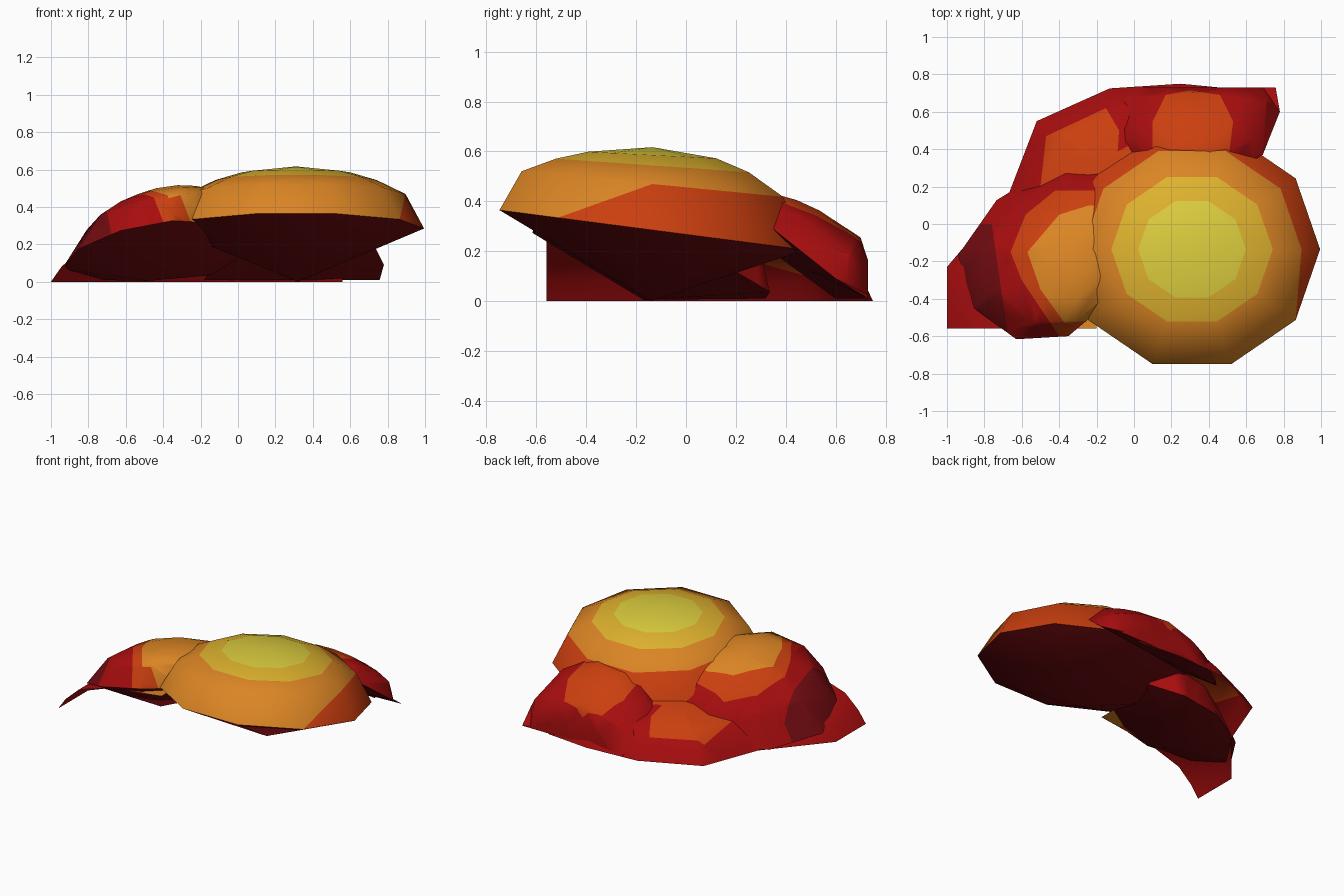
import bpy, bmesh, math
from mathutils import Vector

if "Cube" in bpy.data.objects:
    bpy.data.objects.remove(bpy.data.objects["Cube"])

SRGB = {
    "yellow": (220, 205, 62), "gold": (222, 178, 46), "amber": (219, 133, 36),
    "orange": (203, 63, 15), "red": (168, 13, 14), "dark_red": (114, 11, 16),
}
NAMES = list(SRGB)


def lin(c):
    c /= 255
    return c / 12.92 if c < 0.04045 else ((c + 0.055) / 1.055) ** 2.4


MATS = []
for n in NAMES:
    m = bpy.data.materials.new(n)
    m.diffuse_color = (*[lin(c) for c in SRGB[n]], 1)
    m.use_nodes = True
    m.node_tree.nodes["Principled BSDF"].inputs["Base Color"].default_value = m.diffuse_color
    MATS.append(m)


def finish(name, bm):
    me = bpy.data.meshes.new(name)
    bm.to_mesh(me)
    bm.free()
    for m in MATS:
        me.materials.append(m)
    ob = bpy.data.objects.new(name, me)
    bpy.context.collection.objects.link(ob)
    bpy.ops.object.select_all(action='DESELECT')
    ob.select_set(True)
    bpy.context.view_layer.objects.active = ob
    bpy.ops.object.shade_smooth_by_angle(angle=math.radians(50))


def edges_of(poly):
    """Each edge of a counter-clockwise plan outline as (point, outward direction)."""
    for a, b in zip(poly, poly[1:] + poly[:1]):
        yield Vector((*a, 0)), Vector((b[1] - a[1], a[0] - b[0], 0)).normalized()


def inside(p, poly):
    return all((Vector((p.x, p.y, 0)) - a).dot(n) < 1e-5 for a, n in edges_of(poly))


def cut_patch(bm, poly, faces):
    """Slice the faces along a plan outline so colour patches get clean edges."""
    for a, n in edges_of(poly):
        fs = [f for f in bm.faces if faces(f)]
        geom = set(fs) | {e for f in fs for e in f.edges} | {v for f in fs for v in f.verts}
        bmesh.ops.bisect_plane(bm, geom=list(geom), dist=1e-5, plane_co=a, plane_no=n)


PROFILE = [(1, 0), (0.855, 0.555), (0.63, 0.78), (0.42, 0.905)]


def leaf_cap(name, centre, normal, up, rx, ry, tip, colour, level=0.0, patches=(), back=9,
             shear=lambda d: d):
    """Ten-sided dome on a tilted rim, rising along up, closed by a cone below."""
    n = Vector(normal).normalized()
    v = n.cross(Vector((1, 0, 0))).normalized()
    u = v.cross(n)
    c, up = Vector(centre), Vector(up)
    bm = bmesh.new()
    rings = []
    for r, z in PROFILE:
        ring = []
        for i in range(10):
            a = math.tau * i / 10
            d = u * (rx * r * math.cos(a)) + v * (ry * r * math.sin(a))
            d.z *= 1 - level * z ** 1.8          # upper rings lie flatter
            p = c + shear(d) + up * z
            ring.append(bm.verts.new((p.x, min(p.y, back), max(p.z, 0.01))))
        rings.append(ring)
    top, low = bm.verts.new(c + up), bm.verts.new(tip)
    rid = bm.faces.layers.int.new("ring")
    for i in range(10):
        j = (i + 1) % 10
        for k in range(3):
            a, b = rings[k], rings[k + 1]
            bm.faces.new((a[i], a[j], b[j], b[i]))[rid] = k
        bm.faces.new((rings[3][i], rings[3][j], top))[rid] = 3
        bm.faces.new((rings[0][j], rings[0][i], low))[rid] = 4
    bmesh.ops.triangulate(bm, faces=[f for f in bm.faces if f[rid] == 0])
    for poly in patches:
        cut_patch(bm, poly, lambda f: f[rid] < 4)
    for f in bm.faces:
        k = f[rid]
        col = "dark_red" if k == 4 else colour(f.calc_center_median(), k)
        f.material_index = NAMES.index(col)
    bmesh.ops.dissolve_degenerate(bm, dist=1e-4, edges=bm.edges[:])
    finish(name, bm)


# Large front cap: bands of colour, rim paler at the front
def large_colour(p, k):
    if k:
        return ("", "amber", "gold", "yellow")[k]
    return "amber" if p.y < -0.33 else "orange"


leaf_cap("large_leaf_cap", (0.31, -0.135, 0.285), (0, 0.13, 1), (0, 0, 0.332), 0.685, 0.65,
         (0.32, -0.14, 0), large_colour, level=0.72)

# Left cap: colour darkens away from the large cap, back half leaning right
AMBER = [(-0.37, -0.53), (-0.1, -0.5), (-0.1, 0.1), (-0.24, 0.1), (-0.4, 0.05),
         (-0.57, -0.15), (-0.5, -0.35)]
ORANGE = [(-0.38, -0.63), (0, -0.63), (0, 0.18), (-0.42, 0.18), (-0.58, 0.05),
          (-0.66, -0.15), (-0.6, -0.3)]
DARK = [(-1.1, -0.7), (-0.66, -0.7), (-0.76, 0), (-1.1, 0)]


def left_colour(p, k):
    for poly, col in ((AMBER, "amber"), (ORANGE, "orange"), (DARK, "dark_red")):
        if inside(p, poly):
            return col
    return "red"


leaf_cap("left_leaf_cap", (-0.49, -0.14, 0.155), (-0.21, 0.31, 1), (0.12, 0.03, 0.34),
         0.46, 0.515, (-0.48, -0.17, 0.005), left_colour, level=0.3,
         patches=(AMBER, ORANGE, DARK),
         shear=lambda d: d + Vector((0.45 * max(0, d.y), 0, 0)))

# Back cap: steeply tilted, flattened at the ground, left end sinking into the skirt
BACK = [(0.1, 0.3), (0.5, 0.3), (0.53, 0.55), (0.46, 0.69), (0.3, 0.715), (0.17, 0.69),
        (0.1, 0.55)]
leaf_cap("back_leaf_cap", (0.3, 0.6, 0.09), (0, 0.62, 0.78), (0, 0.1, 0.165), 0.48, 0.5,
         (0.3, 0.5, 0.12), lambda p, k: "orange" if inside(p, BACK) else "red",
         patches=(BACK,), back=0.73,
         shear=lambda d: d + Vector((0.3 * max(0, d.y), 0, 0.28 * min(0, d.x + 0.05))))

# Open outer skirt: ground outline rising inward under the caps
outline = [(-1, -0.56), (-1, -0.23), (-0.67, 0.16), (-0.52, 0.55),
           (-0.13, 0.725), (0.25, 0.75), (0.56, 0.72)]
inner = [(-0.2, -0.56), (-0.2, -0.2), (0, 0), (0.1, 0.1), (0.15, 0.15), (0.25, 0.2), (0.4, 0.3)]
SKIRT = [(-0.5, 0.2), (-0.1, 0.2), (-0.08, 0.5), (-0.15, 0.62), (-0.47, 0.47)]
FRONT = [(-0.35, -0.6), (0.2, -0.6), (0.2, 0), (-0.35, 0)]
bm = bmesh.new()
rows = []
for t, z in [(0, 0), (0.07, 0.08), (0.2, 0.175), (0.5, 0.25), (1, 0.3)]:
    rows.append([bm.verts.new((*Vector(o).lerp(Vector(i), t), z)) for o, i in zip(outline, inner)])
for k in range(4):
    for i in range(6):
        bm.faces.new((rows[k][i + 1], rows[k][i], rows[k + 1][i], rows[k + 1][i + 1]))
bmesh.ops.recalc_face_normals(bm, faces=bm.faces[:])
if sum(f.normal.z for f in bm.faces) < 0:
    bmesh.ops.reverse_faces(bm, faces=bm.faces[:])
for poly in (SKIRT, FRONT):
    cut_patch(bm, poly, lambda f: True)
for f in bm.faces:
    p = f.calc_center_median()
    high = p.z > 0.24 and (p.x < -0.1 or p.y < 0.3)
    col = "amber" if inside(p, FRONT) else "orange" if inside(p, SKIRT) or high else "red"
    f.material_index = NAMES.index(col)
finish("outer_skirt", bm)
